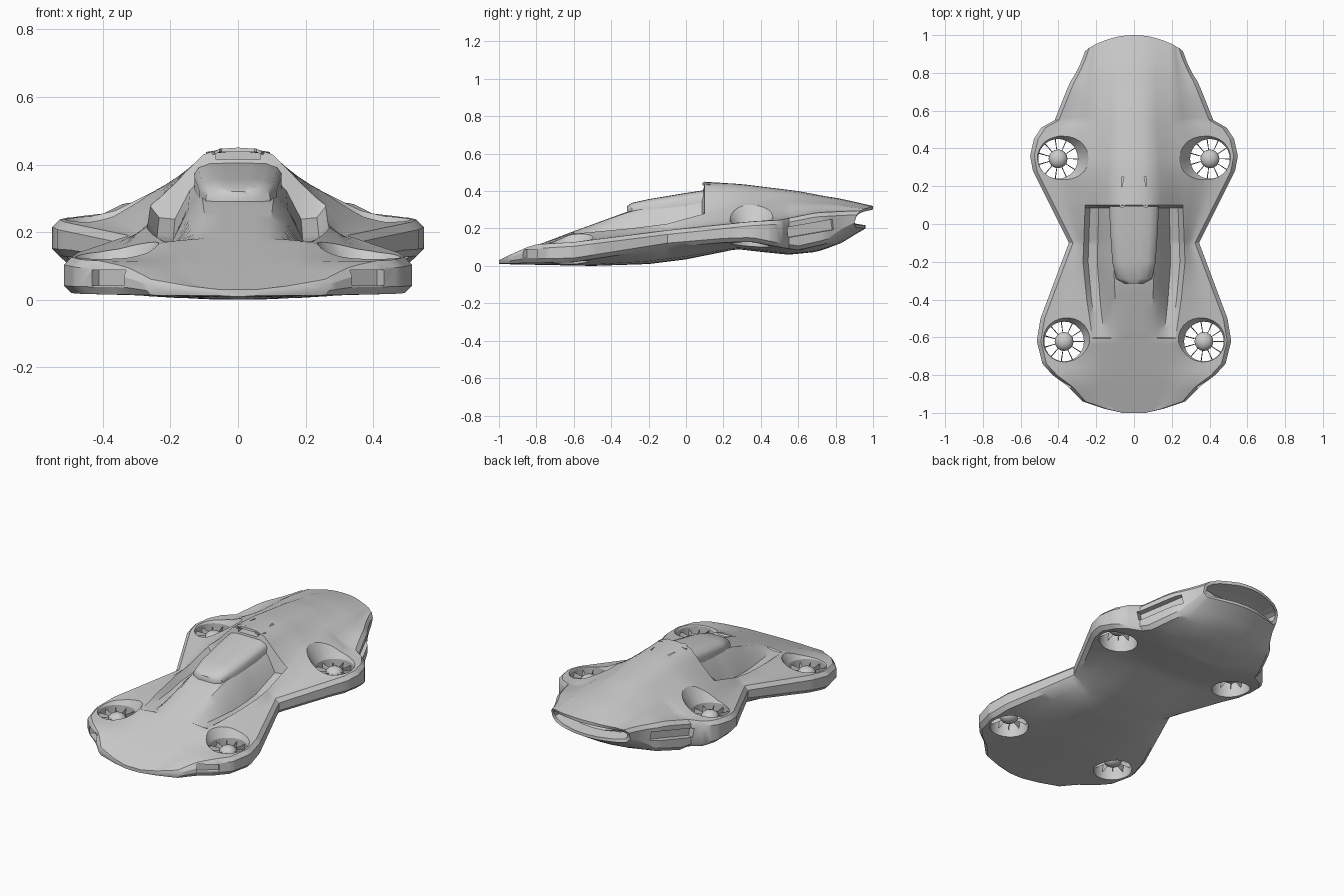
import bpy, bmesh, math
from mathutils import Matrix, Vector

if "Cube" in bpy.data.objects:
    bpy.data.objects.remove(bpy.data.objects["Cube"])


def lerp(a, b, t):
    return a + (b - a) * t


def prof(pts, y):
    """Piecewise linear profile: value at station y."""
    if y <= pts[0][0]:
        return pts[0][1]
    for (a, va), (b, vb) in zip(pts, pts[1:]):
        if y <= b:
            return lerp(va, vb, (y - a) / (b - a))
    return pts[-1][1]


def make(name, bm, angle=30):
    bmesh.ops.recalc_face_normals(bm, faces=bm.faces)
    me = bpy.data.meshes.new(name)
    bm.to_mesh(me)
    bm.free()
    ob = bpy.data.objects.new(name, me)
    bpy.context.collection.objects.link(ob)
    smooth(ob, angle)
    return ob


def smooth(ob, angle=30):
    bpy.ops.object.select_all(action='DESELECT')
    ob.select_set(True)
    bpy.context.view_layer.objects.active = ob
    bpy.ops.object.shade_smooth_by_angle(angle=math.radians(angle))


def loft(rings):
    bm = bmesh.new()
    vs = [[bm.verts.new(p) for p in r] for r in rings]
    n = len(vs[0])
    for a, b in zip(vs, vs[1:]):
        for i in range(n):
            j = (i + 1) % n
            bm.faces.new((a[i], a[j], b[j], b[i]))
    bm.faces.new(vs[0])
    bm.faces.new(vs[-1])
    return bm


# Body profiles along y: outline, fuselage crease, heights
OUTER = [(-1, .06), (-.98, .15), (-.94, .27), (-.86, .35), (-.8, .43), (-.74, .485), (-.62, .515),
         (-.5, .495), (-.1, .345), (.2, .495), (.28, .535), (.36, .55), (.45, .53), (.51, .49),
         (.55, .42), (.9, .28), (.96, .26)]
EDGE = [(-1, .04), (-.98, .12), (-.9, .165), (-.7, .205), (-.4, .25), (-.2, .27), (.2, .255),
        (.6, .21), (.96, .205)]
EDGE_Z = [(-1, .03), (-.8, .11), (-.62, .17), (-.3, .2), (-.1, .225), (.1, .28), (.3, .325),
          (.6, .335), (.8, .325), (.96, .305)]
TOP_Z = [(-1, .03), (-.85, .09), (-.62, .178), (-.3, .295), (.085, .37), (.1, .45), (.3, .437),
         (.6, .40), (.8, .362), (.96, .32)]
WING_TOP = [(-1, .03), (-.94, .06), (-.85, .1), (-.8, .115), (-.6, .127), (-.1, .19), (.35, .237),
            (.5, .245), (.7, .285), (.96, .295)]
WING_LOW = [(-1, .012), (-.6, .02), (-.3, .068), (-.1, .1), (.2, .125), (.35, .13), (.5, .1),
            (.6, .085), (.8, .13), (.96, .21)]
KEEL = [(-1, .01), (-.5, 0), (-.2, .01), (0, .035), (.2, .075), (.27, .09), (.4, .075), (.55, .06),
        (.7, .075), (.85, .125), (.96, .2)]
T = [0, .2, .4, .55, .72, .9, 1]
HOOD = [1, .97, .85, .7, .45, .15, 0]
COCKPIT = [1, 1, .95, .5, -.4, -.35, 0]
COWL = [1, .98, .88, .65, .38, .12, 0]


def section(y):
    xo, xb, zb, zc = (prof(p, y) for p in (OUTER, EDGE, EDGE_Z, TOP_Z))
    zt, zl, zk = (prof(p, y) for p in (WING_TOP, WING_LOW, KEEL))
    w = HOOD if y < -.6 else COCKPIT if y < .09 else COWL
    half = [(xb * t, lerp(zb, zc, k)) for t, k in zip(T, w)]
    r = min(.022, (zt - zl) * .3)
    half += [(lerp(xb, xo - r, f), lerp(zt, zb, k)) for f, k in ((.25, .62), (.5, .24), (.75, .05))]
    half += [(xo - r, zt), (xo, zt - r), (xo, zl + r), (xo - r, zl)]
    half += [(lerp(xb, xo, .4), lerp(zl, zk, .3)), (xb * .85, lerp(zk, zl, .2)),
             (xb * .4, lerp(zk, zl, .04)), (0, zk)]
    ring = half + [(-x, z) for x, z in half[-2:0:-1]]
    # tail is bowed in plan, with its top lip leading
    k = min(1, max(0, (y - .75) / .21))
    return [Vector((x, y + k * (.04 * (z - .2) / .12 - 1.05 * x * x), z)) for x, z in ring]


ys = {round(-1 + i * .04, 3) for i in range(50)} | {.085, .1, -.62, -.605}
ys |= {p[0] for p in OUTER}
rings = [section(y) for y in sorted(ys)]
# recessed tail duct
for sx, sz, dy in ((.93, .7, 0), (.88, .5, -.07)):
    rings.append([Vector((p.x * sx, p.y + dy, lerp(.258, p.z, sz))) for p in rings[len(ys) - 1]])
body = make("body", loft(rings))


# Cutters: fan ducts with flared mouths, side intakes, roof slot
def lathe(prof_pts, c, n=28):
    return loft([[Vector((c[0] + r * math.cos(a), c[1] + r * math.sin(a), c[2] + z))
                  for a in (2 * math.pi * i / n for i in range(n))] for r, z in prof_pts])


def box(c, size, rot_z=0, rot_x=0):
    bm = bmesh.new()
    m = (Matrix.Translation(c) @ Matrix.Rotation(rot_z, 4, 'Z') @ Matrix.Rotation(rot_x, 4, 'X')
         @ Matrix.Diagonal((*size, 1)))
    bmesh.ops.create_cube(bm, size=1, matrix=m)
    return bm


FANS = [(s * x, y, z) for s in (1, -1) for x, y, z in ((.402, .345, .195), (.37, -.622, .08))]
cuts = [lathe([(.105, -.25), (.105, .035), (.18, .16)], f) for f in FANS]
for s in (1, -1):
    cuts.append(box((s * .385, .67, .2), (.09, .27, .055), s * .38, .16))
    cuts.append(box((s * .385, -.835, .065), (.12, .06, .045), s * .7))
cuts.append(box((0, .15, .426), (.13, .2, .022)))
for bm in cuts:
    c = make("cutter", bm)
    c.hide_render = True
    m = body.modifiers.new("cut", 'BOOLEAN')
    m.operation = 'DIFFERENCE'
    m.solver = 'EXACT'
    m.object = c
    bpy.context.view_layer.objects.active = body
    bpy.ops.object.modifier_apply(modifier=m.name)
    bpy.data.objects.remove(c)
smooth(body)

# Canopy roof panel
roof = []
for y, w, z in ((-.315, .05, .318), (-.29, .095, .335), (-.2, .115, .355), (0, .128, .388),
                (.13, .13, .408)):
    half = [(w, z - .07), (w, z - .03), (w * .9, z - .012), (w * .65, z), (w * .3, z + .002)]
    roof.append([Vector((x, y, max(u, .29))) for x, u in half + [(-x, u) for x, u in half[::-1]]])
make("canopy_roof", loft(roof), 40)

# Pointed lips on the cowl's leading edge
for s in (1, -1):
    make("cowl_lip", loft([[Vector((s * x, y, z)) for x, z in ((.03 + d, .447), (.095 - d, .437),
                            (.095 - d, .43), (.03 + d, .437))] for y, d in ((.13, 0), (.088, .025))]))

# Lift fans: domed hub and radial blades
for f in FANS:
    hub = bmesh.new()
    bmesh.ops.create_uvsphere(hub, u_segments=16, v_segments=10, radius=.05,
                              matrix=Matrix.Translation(f) @ Matrix.Diagonal((1, 1, .75, 1)))
    make("fan_hub", hub)
    blades = bmesh.new()
    for i in range(11):
        m = (Matrix.Translation(f) @ Matrix.Rotation(2 * math.pi * i / 11, 4, 'Z')
             @ Matrix.Rotation(.12, 4, 'X'))
        pts = ((.03, 0, -.012), (.107, 0, -.025), (.107, 0, .022), (.03, 0, .012))
        blades.faces.new([blades.verts.new(m @ Vector(p)) for p in pts])
    make("fan_blades", blades)
